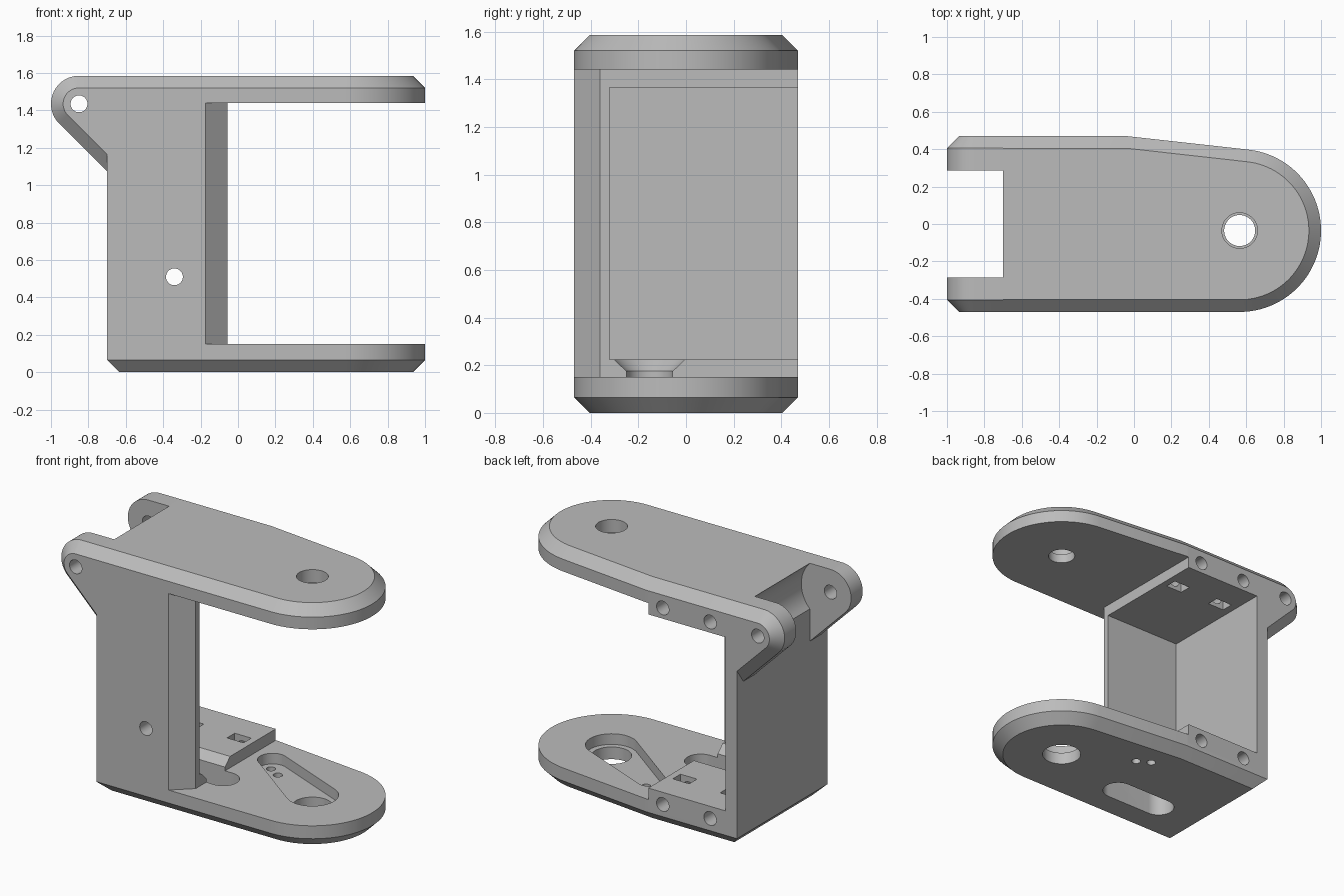
import bpy
import bmesh
from math import pi, cos, sin, acos, atan2, hypot, radians

cube = bpy.data.objects.get("Cube")
if cube:
    bpy.data.objects.remove(cube, do_unlink=True)

grey = bpy.data.materials.new("grey_plastic")
grey.use_nodes = True
grey.diffuse_color = (0.5, 0.5, 0.5, 1)
grey.node_tree.nodes["Principled BSDF"].inputs["Base Color"].default_value = (0.5, 0.5, 0.5, 1)

HALF = 0.47       # half depth of the bracket
BEVEL = 0.065     # chamfer on plates and lugs
TOP = 1.585
PIVOT = (0.565, -0.035)
LUG = (-0.85, 1.435)
WALL = -0.7       # outer face of the end wall


def arc(c, r, a0, a1, n=32):
    return [(c[0] + r * cos(a0 + (a1 - a0) * i / n), c[1] + r * sin(a0 + (a1 - a0) * i / n))
            for i in range(n + 1)]


def circle(c, r):
    return arc(c, r, 0, 2 * pi, 48)[:-1]


def hull(c0, r0, c1, r1):
    """Outline around two circles."""
    dx, dy = c1[0] - c0[0], c1[1] - c0[1]
    t, p = atan2(dy, dx), acos((r0 - r1) / hypot(dx, dy))
    return arc(c1, r1, t - p, t + p) + arc(c0, r0, t + p, t - p + 2 * pi)


def rect(x0, x1, y0, y1):
    return [(x0, y0), (x1, y0), (x1, y1), (x0, y1)]


def loft(name, levels, axis="z"):
    """Solid through matching outlines, each given as (outline, height)."""
    bm = bmesh.new()
    rings = []
    for pts, h in levels:
        rings.append([bm.verts.new((u, v, h) if axis == "z" else (u, h, v)) for u, v in pts])
    n = len(rings[0])
    for a, b in zip(rings, rings[1:]):
        for i in range(n):
            j = (i + 1) % n
            bm.faces.new((a[i], a[j], b[j], b[i]))
    bm.faces.new(rings[0])
    bm.faces.new(rings[-1])
    bmesh.ops.recalc_face_normals(bm, faces=bm.faces)
    mesh = bpy.data.meshes.new(name)
    bm.to_mesh(mesh)
    bm.free()
    mesh.materials.append(grey)
    obj = bpy.data.objects.new(name, mesh)
    bpy.context.collection.objects.link(obj)
    return obj


def prism(name, pts, h0, h1, axis="z"):
    return loft(name, [(pts, h0), (pts, h1)], axis)


def combine(target, tool, operation):
    tool.hide_render = True
    mod = target.modifiers.new(operation.lower(), "BOOLEAN")
    mod.operation = operation
    mod.solver = "EXACT"
    mod.object = tool
    bpy.context.view_layer.objects.active = target
    bpy.ops.object.modifier_apply(modifier=mod.name)
    bpy.data.objects.remove(tool, do_unlink=True)


def plate_outline(d, left):
    """Straight front, tapered back, round pivot end; inset by d."""
    return ([(left, -HALF + d)] + arc(PIVOT, 0.435 - d, -pi / 2, radians(83.7), 48)
            + [(-0.04, HALF - d), (left, HALF - d)])


def lug_outline(d):
    """Round ear with a sloping underside running into the wall."""
    inner = WALL + 0.02
    low = 1.073 + 1.414 * d - 0.02
    return [(inner, TOP - d)] + arc(LUG, 0.15 - d, pi / 2, 1.25 * pi) + [(inner, low)]


# Main column: front wall with chamfered edge, end wall, thick floor and ceiling
bracket = prism("servo_bracket", [(WALL, -HALF), (-0.175, -HALF), (-0.055, -0.36),
                                  (-0.055, HALF), (WALL, HALF)], 0.1, 1.5)
combine(bracket, prism("cavity", rect(-0.615, 0.3, -0.32, 0.7), 0.225, 1.365), "DIFFERENCE")

# Plates
full = plate_outline(0, WALL)
bottom = loft("bottom_plate", [(plate_outline(BEVEL, WALL + BEVEL), 0), (full, BEVEL), (full, 0.15)])
top = loft("top_plate", [(full, 1.44), (full, TOP - BEVEL), (plate_outline(BEVEL, WALL), TOP)])
for plate in (bottom, top):
    combine(bracket, plate, "UNION")

# Hinge lugs
for s in (-1, 1):
    lug = loft("hinge_lug", [(lug_outline(0), s * 0.285), (lug_outline(0), s * (HALF - BEVEL)),
                             (lug_outline(BEVEL), s * HALF)], "y")
    combine(bracket, lug, "UNION")

# Round clearance between the lugs
cuts = [prism("hinge_clearance", circle(LUG, 0.2121), -0.285, 0.285, "y")]

# Pivot holes, top one stepped
cuts.append(prism("top_pivot_hole", circle(PIVOT, 0.083), 1.3, 1.7))
cuts.append(prism("top_pivot_step", circle(PIVOT, 0.095), 1.5, 1.7))
cuts.append(prism("bottom_pivot_hole", circle(PIVOT, 0.12), -0.1, 0.3))


# Servo horn pocket with two screw holes
def along_horn(dist):
    a = radians(150.5)
    return (PIVOT[0] + dist * cos(a), PIVOT[1] + dist * sin(a))


cuts.append(prism("horn_pocket", hull(PIVOT, 0.156, along_horn(0.55), 0.09), 0.08, 0.3))
for dist in (0.477, 0.573):
    cuts.append(prism("horn_screw_hole", circle(along_horn(dist), 0.028), -0.1, 0.3))


# Cable slot, flared at the top
def slot(r):
    return hull((-0.33, -0.153), r, (0, -0.153), r)


cuts.append(loft("cable_slot", [(slot(0.097), -0.1), (slot(0.097), 0.175), (slot(0.16), 0.235)]))

# Hinge pin holes and front wall hole
cuts.append(prism("hinge_pin_hole", circle(LUG, 0.045), -0.6, 0.6, "y"))
cuts.append(prism("front_hole", circle((-0.34, 0.51), 0.045), -0.6, -0.2, "y"))

# Cover screw holes with nut slots
for x in (-0.16, -0.504):
    for z, low, high in ((0.145, 0.08, 0.3), (LUG[1], 1.3, 1.5)):
        cuts.append(prism("cover_screw_hole", circle((x, z), 0.045), 0.1, 0.6, "y"))
        cuts.append(prism("nut_slot", rect(x - 0.06, x + 0.06, 0.2, 0.28), low, high))

for cut in cuts:
    combine(bracket, cut, "DIFFERENCE")

bpy.ops.object.select_all(action="DESELECT")
bracket.select_set(True)
bpy.context.view_layer.objects.active = bracket
bpy.ops.object.shade_smooth_by_angle(angle=radians(25))
